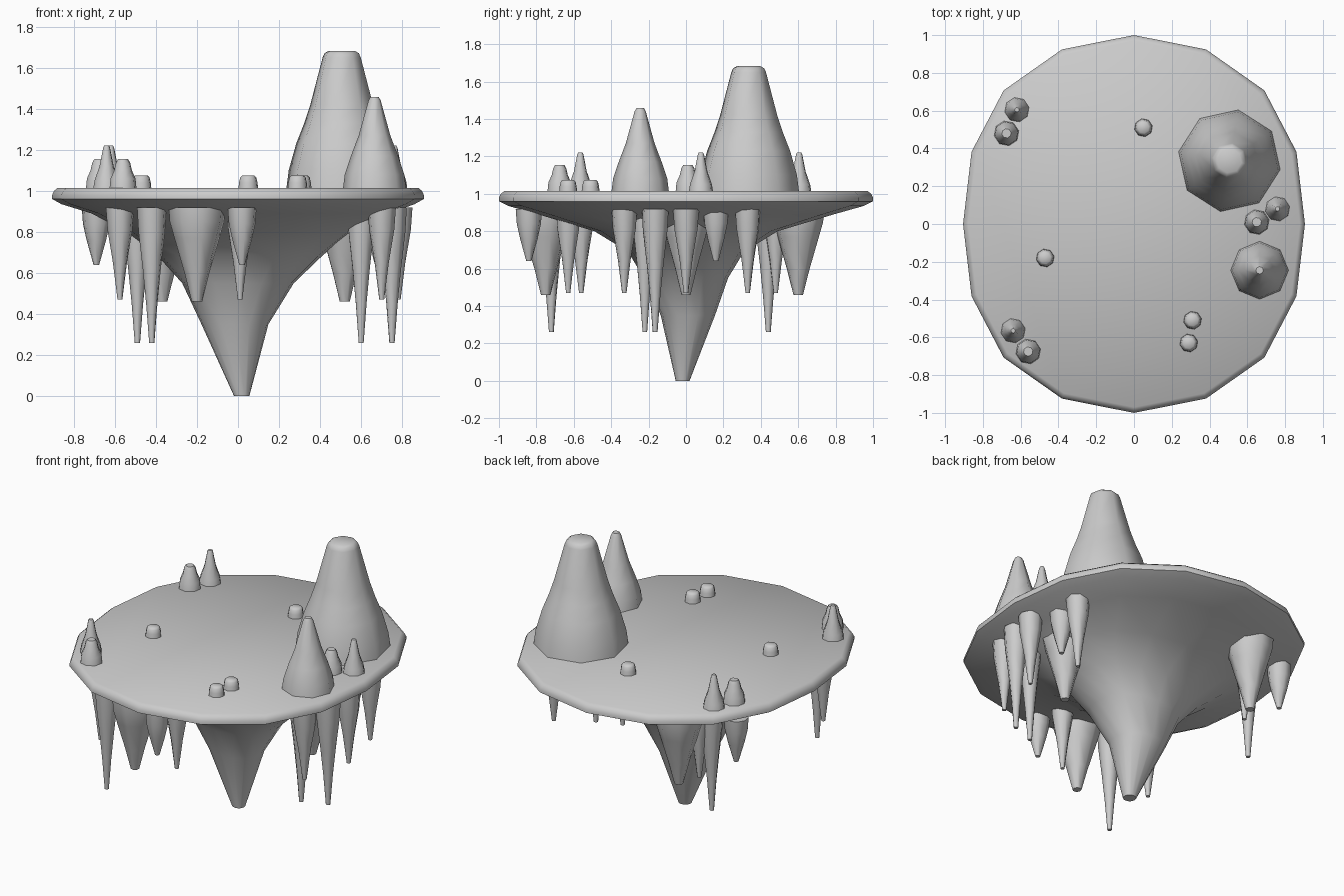
import bpy, bmesh, math

if "Cube" in bpy.data.objects:
    bpy.data.objects.remove(bpy.data.objects["Cube"])


def loft(name, rings, sides, turn=0.0, pinch=0.0, smooth=60):
    """Skin a closed solid through rings (z, rx, ry, cx, cy); pinch flattens the x ends."""
    bm = bmesh.new()
    loops = []
    for z, rx, ry, cx, cy in rings:
        loop = []
        for i in range(sides):
            c = math.cos(turn + i * math.tau / sides)
            s = math.sin(turn + i * math.tau / sides)
            loop.append(bm.verts.new((cx + rx * c * (1 - pinch * c ** 4), cy + ry * s, z)))
        loops.append(loop)
    for a, b in zip(loops, loops[1:]):
        for i in range(sides):
            j = (i + 1) % sides
            bm.faces.new((a[i], a[j], b[j], b[i]))
    bm.faces.new(loops[0])
    bm.faces.new(loops[-1])
    bmesh.ops.recalc_face_normals(bm, faces=bm.faces)
    mesh = bpy.data.meshes.new(name)
    bm.to_mesh(mesh)
    bm.free()
    ob = bpy.data.objects.new(name, mesh)
    bpy.context.collection.objects.link(ob)
    bpy.ops.object.select_all(action='DESELECT')
    bpy.context.view_layer.objects.active = ob
    ob.select_set(True)
    bpy.ops.object.shade_smooth_by_angle(angle=math.radians(smooth))
    return ob


def spire(name, x, y, profile, sides=8, turn=0.2):
    return loft(name, [(z, r, r, x, y) for z, r in profile], sides, turn)


# Floating island: flat top, thin rim, underside tapering to a point
loft("island_body", [
    (1.015, .97, .97, 0, 0),
    (1.00, .99, .99, 0, 0),
    (0.98, 1.0, 1.0, 0, 0),
    (0.96, 1.0, 1.0, 0, 0),
    (0.935, .95, .95, 0, 0),
    (0.89, .80, .79, .01, 0),
    (0.80, .61, .49, .01, 0),
    (0.69, .45, .31, .01, 0),
    (0.55, .30, .225, 0, 0),
    (0.35, .18, .145, -.015, .01),
    (0.0, .041, .037, .018, -.018)], 16, pinch=.095, smooth=40)

# Two large peaks on the plateau
spire("tall_peak", .505, .335, [(1.0, .275), (1.1, .262), (1.23, .225), (1.33, .185),
                                (1.42, .155), (1.65, .094), (1.67, .085), (1.682, .065)], 8, math.radians(35))
spire("middle_peak", .665, -.245, [(1.0, .155), (1.08, .145), (1.17, .115), (1.27, .077),
                                   (1.44, .03), (1.458, .02)], 8, 0)

# Small rocks in pairs: one pointed, one blunt
POINTED = [(1.0, .068), (1.05, .06), (1.12, .035), (1.21, .017), (1.22, .012)]
BLUNT = [(1.0, .068), (1.06, .062), (1.10, .044), (1.135, .036), (1.155, .025)]
for i, (x, y) in enumerate([(-.62, .605), (.76, .08), (-.64, -.565)]):
    spire(f"pointed_rock_{i}", x, y, POINTED)
for i, (x, y) in enumerate([(-.675, .48), (.65, .01), (-.56, -.675)]):
    spire(f"blunt_rock_{i}", x, y, BLUNT)

# Pebbles
for i, (x, y) in enumerate([(.05, .51), (-.47, -.18), (.31, -.51), (.29, -.63)]):
    spire(f"pebble_{i}", x, y, [(1.0, .05), (1.04, .046), (1.065, .04), (1.075, .03)])

# Hanging stalactites, four kinds
KINDS = {
    "thick": ([(.92, .14), (.85, .135), (.77, .112), (.60, .062), (.46, .026)],
              [(-.20, -.75), (.52, 0), (-.37, .6)]),
    "long": ([(.92, .073), (.80, .066), (.62, .045), (.45, .028), (.26, .013)],
             [(-.42, -.72), (.60, -.22), (.75, -.165), (-.49, .44)]),
    "slim": ([(.92, .07), (.81, .062), (.65, .035), (.47, .012)],
             [(-.575, -.56), (.01, -.63), (.70, -.33), (.78, 0), (.70, .33), (-.43, .48)]),
    "short": ([(.92, .072), (.84, .066), (.76, .048), (.64, .014)],
              [(.02, -.84), (.68, .16), (-.69, .48)]),
}
for kind, (profile, spots) in KINDS.items():
    for i, (x, y) in enumerate(spots):
        spire(f"{kind}_stalactite_{i}", x, y, profile, 8, .2 + i)
